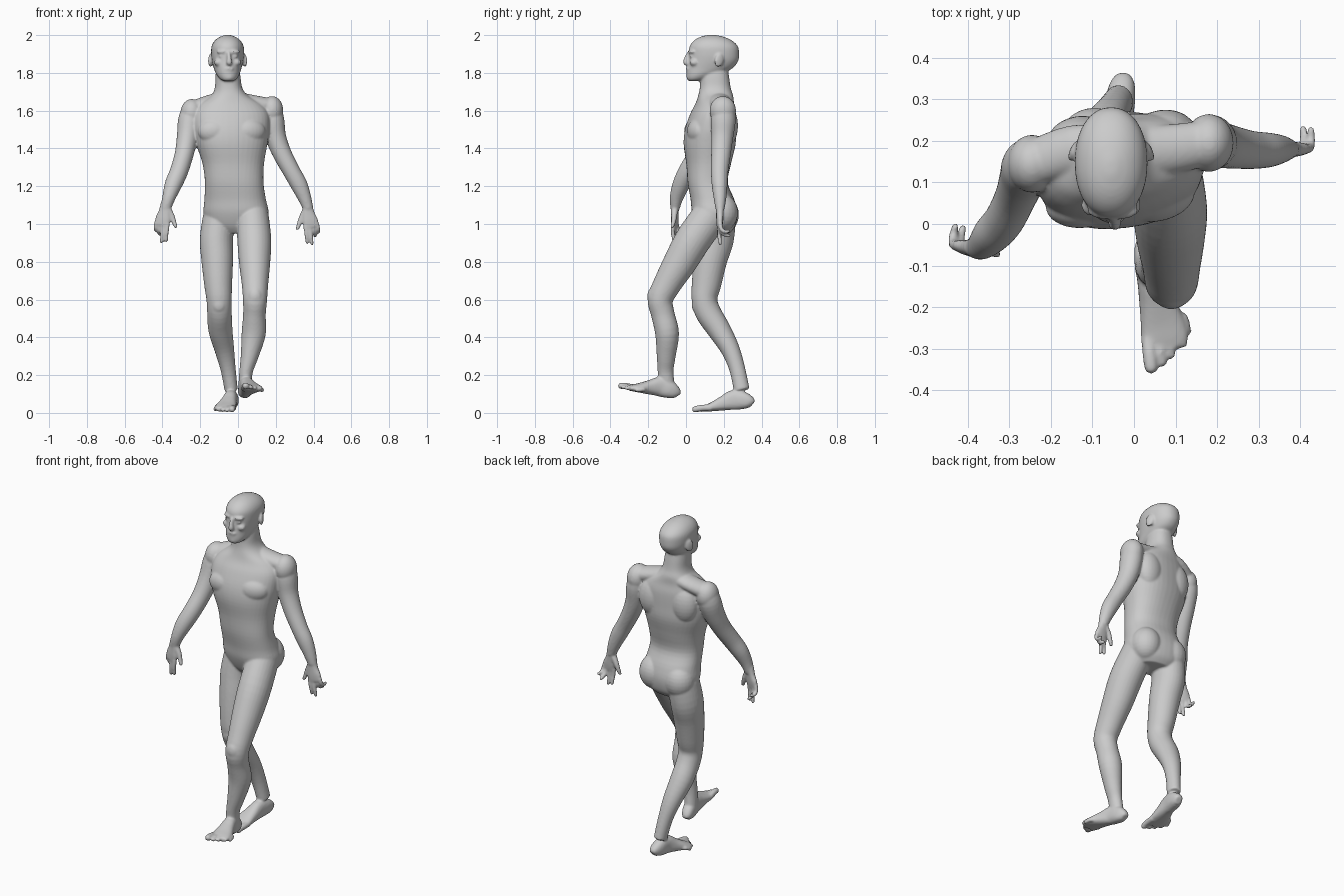
import bpy, bmesh, math
from mathutils import Vector, Matrix

bm = bmesh.new()

def spline(pts, steps=4):
    """Catmull-Rom through rows of numbers."""
    p = [pts[0]] + list(pts) + [pts[-1]]
    out = []
    for i in range(1, len(p) - 2):
        for k in range(steps):
            t = k / steps
            out.append([0.5 * (2*b + (c-a)*t + (2*a-5*b+4*c-d)*t*t + (3*b-a-3*c+d)*t**3)
                        for a, b, c, d in zip(p[i-1], p[i], p[i+1], p[i+2])])
    return out + [list(pts[-1])]

def tube(pts, side=(1, 0, 0), axis=None, power=2.0, n=28):
    """Loft of rings: x, y, z, half width, half depth (, yaw in degrees)."""
    rows = spline(pts)
    pos = [Vector(r[:3]) for r in rows]
    rings = []
    for i, r in enumerate(rows):
        t = Vector(axis) if axis else pos[min(i+1, len(pos)-1)] - pos[max(i-1, 0)]
        t.normalize()
        s = Vector(side)
        if len(r) > 5:
            s = Matrix.Rotation(math.radians(r[5]), 3, 'Z') @ s
        s = (s - t * s.dot(t)).normalized()
        u = t.cross(s)
        ring = []
        for k in range(n):
            a = 2 * math.pi * k / n
            c, d = math.cos(a), math.sin(a)
            c = math.copysign(abs(c) ** (2/power), c)
            d = math.copysign(abs(d) ** (2/power), d)
            ring.append(bm.verts.new(pos[i] + s * r[3] * c + u * r[4] * d))
        rings.append(ring)
    for q, w in zip(rings, rings[1:]):
        for k in range(n):
            bm.faces.new((q[k], q[(k+1) % n], w[(k+1) % n], w[k]))
    bm.faces.new(rings[0][::-1])
    bm.faces.new(rings[-1])

def blob(c, r, yaw=0, pitch=0):
    m = (Matrix.Translation(c) @ Matrix.Rotation(math.radians(yaw), 4, 'Z')
         @ Matrix.Rotation(math.radians(pitch), 4, 'X') @ Matrix.Diagonal((*r, 1)))
    bmesh.ops.create_uvsphere(bm, u_segments=24, v_segments=14, radius=1, matrix=m)

def digit(points, r0, r1):
    tube([(*p, r0 + (r1-r0)*i/(len(points)-1), r0 + (r1-r0)*i/(len(points)-1))
          for i, p in enumerate(points)], side=(0.9, 0.3, 0.2), n=12)
    blob(points[-1], (r1, r1, r1))

# Torso and neck
tube([(-.01, .16, .95, .10, .07, -6), (-.01, .16, .99, .15, .10, -6),
      (-.01, .152, 1.06, .172, .118, -6), (-.015, .14, 1.13, .163, .115, -4),
      (-.02, .115, 1.22, .155, .106, 0), (-.025, .12, 1.32, .163, .118, 4),
      (-.033, .125, 1.42, .188, .135, 7), (-.035, .13, 1.50, .202, .132, 8),
      (-.035, .143, 1.58, .20, .118, 8), (-.038, .152, 1.635, .165, .100, 8),
      (-.045, .157, 1.68, .098, .092, 5), (-.05, .155, 1.72, .073, .082, 0),
      (-.053, .152, 1.78, .066, .076, 0), (-.055, .15, 1.83, .06, .07, 0)],
     axis=(0, 0, 1), power=2.3, n=40)
# Chest muscles, buttocks, shoulder blades
blob((-.125, .045, 1.49), (.088, .055, .068), 4)
blob((.06, .062, 1.49), (.088, .055, .068), 14)
blob((-.095, .195, 1.05), (.088, .085, .10), -6)
blob((.075, .190, 1.06), (.085, .085, .10), -6)
for x, y in ((-.13, .20), (.07, .215)):
    blob((x, y, 1.52), (.08, .06, .11), 8)
# Shoulders
for sx, y, z in ((-.245, .145, 1.585), (.18, .195, 1.6)):
    tube([(-.045, .175, 1.665, .06, .045), ((sx-.045)/2, .178, 1.645, .06, .04),
          (sx, y, z + .02, .055, .045)], side=(0, 1, 0))
    blob((sx, y, z), (.06, .07, .077))

# Head
hx = -.055
tube([(hx+.005, .045, 1.757, .025, .03), (hx+.004, .058, 1.767, .043, .052),
      (hx+.002, .085, 1.79, .06, .082), (hx, .122, 1.82, .072, .118),
      (hx, .143, 1.86, .082, .132), (hx, .148, 1.90, .087, .133),
      (hx, .147, 1.94, .085, .128), (hx, .143, 1.97, .069, .102),
      (hx, .139, 1.99, .043, .064), (hx, .136, 2.001, .012, .018)],
     axis=(0, 0, 1), power=2.15, n=40)
# Nose, brow, lips, chin, cheeks and ears
tube([(hx+.005, .016, 1.908, .010, .010), (hx+.008, .005, 1.88, .011, .014),
      (hx+.009, .001, 1.855, .016, .016), (hx+.009, .008, 1.846, .012, .010)], n=14)
blob((hx+.006, .012, 1.822), (.027, .013, .007))
blob((hx+.006, .014, 1.810), (.023, .012, .007))
blob((hx+.006, .02, 1.778), (.026, .018, .017))
for s in (-1, 1):
    blob((hx+.004 + s*.035, .027, 1.912), (.03, .014, .010), s*18)
    blob((hx+.003 + s*.036, .031, 1.888), (.014, .013, .010))
    blob((hx + s*.046, .045, 1.855), (.026, .026, .020), s*25)
    blob((hx + s*.090, .175, 1.866), (.010, .026, .036), s*22, -12)

# Arms
tube([(-.24, .15, 1.62, .05, .055), (-.255, .14, 1.55, .062, .066),
      (-.268, .11, 1.46, .056, .060), (-.285, .065, 1.37, .050, .053),
      (-.312, .01, 1.28, .048, .050), (-.342, -.025, 1.21, .046, .046),
      (-.366, -.05, 1.14, .035, .036), (-.383, -.058, 1.08, .027, .024)])
tube([(.175, .20, 1.63, .05, .055), (.185, .197, 1.55, .060, .066),
      (.20, .192, 1.46, .055, .058), (.235, .185, 1.37, .050, .052),
      (.283, .178, 1.28, .046, .046), (.322, .178, 1.21, .045, .042),
      (.352, .18, 1.14, .036, .034), (.372, .18, 1.08, .027, .024)])

# Hands: d runs to the fingertips, s to the thumb, p out of the palm
def hand(w, d, s):
    w, d, s = Vector(w), Vector(d).normalized(), Vector(s)
    s = (s - d * s.dot(d)).normalized()
    p = d.cross(s)
    if p.y < 0:
        p = -p
    at = lambda a, b, c: w + d*a + s*b + p*c
    tube([(*at(-.02, 0, 0), .026, .022), (*at(.03, .002, 0), .032, .019),
          (*at(.07, 0, 0), .041, .017), (*at(.105, -.002, 0), .037, .013)],
         side=s, power=2.4)
    for b, length, curl in ((.030, .085, .15), (.010, .095, .1), (-.012, .085, .9), (-.031, .07, 1.1)):
        pts, q, ang = [at(.09, b, 0)], at(.09, b, 0), curl * .2
        for f in (.42, .32, .26):
            q = q + (d*math.cos(ang) + p*math.sin(ang) + s*(b*2.5)) * length * f * 1.05
            pts.append(q)
            ang += curl * .7
        digit(pts, .0125, .0095)
    digit([at(.015, .018, .004), at(.045, .042, .010), at(.075, .060, .012), at(.097, .074, .010)], .018, .010)

hand((-.385, -.058, 1.095), (-.035, -.005, -.19), (1, -.3, 0))
hand((.370, .180, 1.085), (.035, -.005, -.185), (-1, -.1, 0))

# Legs
tube([(.075, .14, 1.06, .085, .095), (.086, .04, .92, .090, .095),
      (.088, -.03, .80, .083, .088), (.09, -.10, .68, .070, .074),
      (.09, -.136, .60, .064, .067), (.087, -.122, .52, .060, .062),
      (.083, -.10, .42, .064, .063), (.061, -.105, .30, .047, .050),
      (.043, -.108, .22, .036, .042), (.035, -.10, .13, .034, .042)])
tube([(-.10, .17, 1.04, .085, .095), (-.114, .155, .92, .088, .098),
      (-.11, .13, .81, .084, .088), (-.105, .108, .68, .074, .078),
      (-.10, .098, .60, .067, .068), (-.098, .118, .53, .065, .068),
      (-.093, .175, .44, .064, .062), (-.072, .235, .335, .052, .050),
      (-.052, .272, .23, .040, .042), (-.036, .295, .12, .035, .042)])
blob((.09, -.175, .615), (.04, .03, .05))
blob((-.10, .06, .575), (.04, .03, .05))

# Feet: f runs heel to toe, s towards the big toe
def foot(heel, toe, inner):
    heel = Vector(heel)
    f = (Vector(toe) - heel).normalized()
    s = Vector((inner, 0, 0))
    s = (s - f * s.dot(f)).normalized()
    u = f.cross(s)
    if u.z < 0:
        u = -u
    at = lambda a, b, c: heel + f*a + s*b + u*c
    rows = ((0, .018, .045, 0), (.015, .030, .07, 0), (.05, .036, .095, 0), (.10, .036, .105, .002),
            (.15, .043, .08, 0), (.20, .053, .055, -.004), (.24, .056, .038, -.004), (.265, .048, .026, -.004))
    tube([(*at(a, o, h/2), w, h/2) for a, w, h, o in rows], side=s, power=2.4)
    for i in range(5):
        r = .017 if i == 0 else .0115
        b = .038 - .022 * i - (.004 if i else 0)
        e = .300 - .004 * i - .0035 * i * i
        digit([at(.215 - .006*i, b*.9, .020), at(e - .03, b*1.05, .021), at(e, b*1.1, r)], r*1.05, r)

foot((.028, -.05, .068), (.085, -.355, .128), -1)
foot((-.025, .352, .022), (-.075, .045, .002), 1)

# Fuse all parts into one smooth skin
bmesh.ops.recalc_face_normals(bm, faces=bm.faces)
mesh = bpy.data.meshes.new("body")
bm.to_mesh(mesh)
bm.free()
body = bpy.data.objects.new("body", mesh)
bpy.context.collection.objects.link(body)
remesh = body.modifiers.new("fuse", 'REMESH')
remesh.mode = 'VOXEL'
remesh.voxel_size = .006
remesh.use_smooth_shade = True
soft = body.modifiers.new("soften", 'SMOOTH')
soft.factor = .5
soft.iterations = 5
